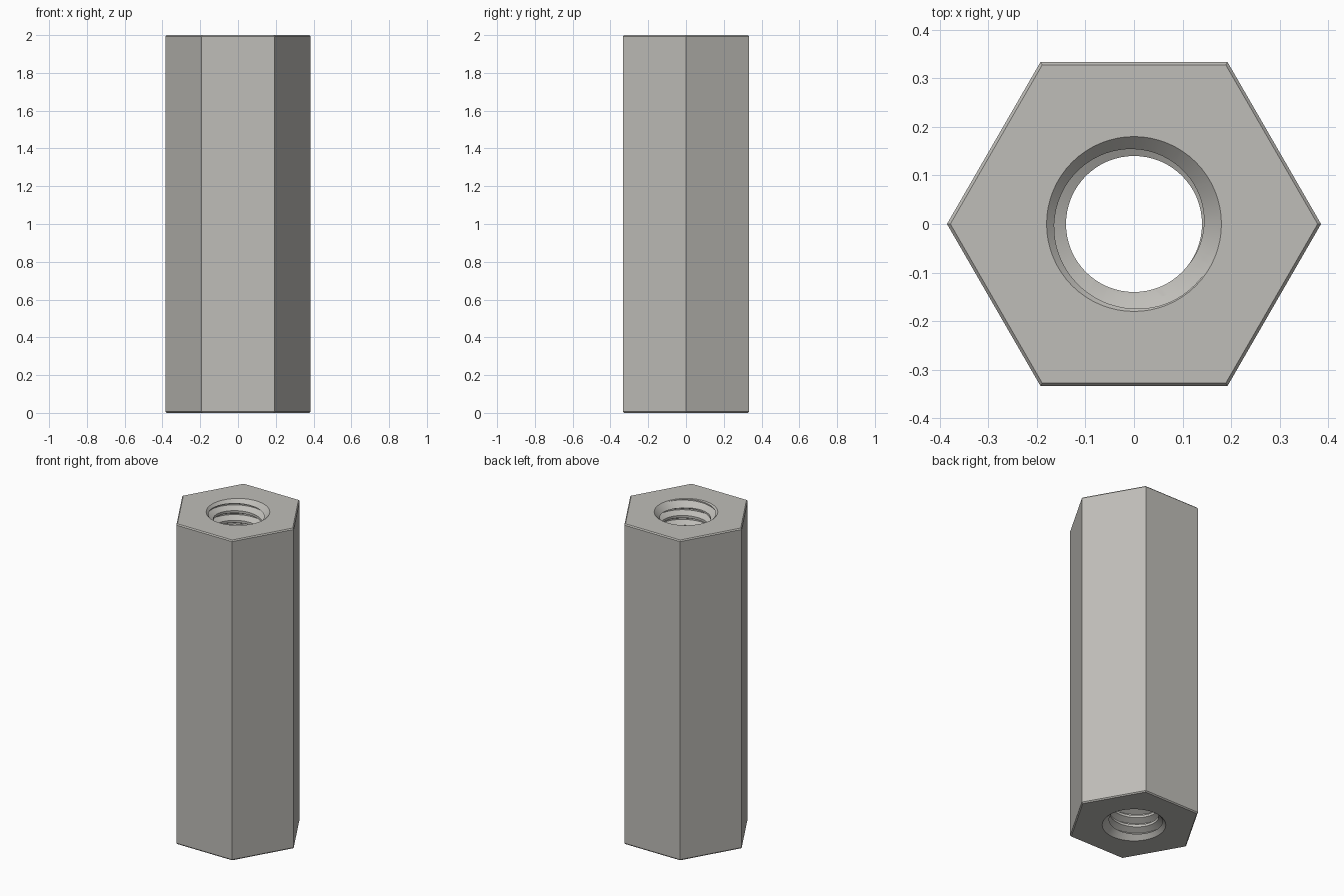
import bpy, bmesh, math

if "Cube" in bpy.data.objects:
    bpy.data.objects.remove(bpy.data.objects["Cube"], do_unlink=True)

HEIGHT, CORNER, BEVEL = 2.0, 0.385, 0.007
PITCH, MINOR, MAJOR, SEGS = 0.0605, 0.14, 0.177, 64

steel = bpy.data.materials.new("satin_steel")
steel.use_nodes = True
steel.diffuse_color = (0.52, 0.51, 0.48, 1)
steel.node_tree.nodes["Principled BSDF"].inputs["Base Color"].default_value = steel.diffuse_color


def add_object(name, bm):
    bmesh.ops.recalc_face_normals(bm, faces=bm.faces)
    mesh = bpy.data.meshes.new(name)
    bm.to_mesh(mesh)
    bm.free()
    mesh.materials.append(steel)
    obj = bpy.data.objects.new(name, mesh)
    bpy.context.collection.objects.link(obj)
    return obj


def lathe(name, profile, segs):
    """Closed solid of revolution from (radius, z) points."""
    bm = bmesh.new()
    rings = [[bm.verts.new((r * math.cos(math.tau * i / segs), r * math.sin(math.tau * i / segs), z))
              for i in range(segs)] for r, z in profile]
    for low, high in zip(rings, rings[1:]):
        for i in range(segs):
            j = (i + 1) % segs
            bm.faces.new((low[i], low[j], high[j], high[i]))
    bm.faces.new(rings[0])
    bm.faces.new(rings[-1])
    return add_object(name, bm)


def threaded_rod(name):
    """Right-hand helical rod, longer than the body, used to cut the bore."""
    bm = bmesh.new()
    profile = [(MINOR, 0), (MINOR, 0.25), (MAJOR, 0.56), (MAJOR, 0.69)]
    start = -2.5 * PITCH
    turns = math.ceil((HEIGHT + 5 * PITCH) / PITCH)
    steps = []
    for t in range(SEGS * turns + 1):
        a = math.tau * t / SEGS
        steps.append([bm.verts.new((r * math.cos(a), r * math.sin(a),
                                    start + PITCH * (t / SEGS + f))) for r, f in profile])
    for t in range(SEGS * turns):
        rows, following = list(steps[t]), list(steps[t + 1])
        if t + SEGS + 1 < len(steps):
            rows.append(steps[t + SEGS][0])
            following.append(steps[t + SEGS + 1][0])
        for i in range(len(rows) - 1):
            bm.faces.new((rows[i], following[i], following[i + 1], rows[i + 1]))
    # Close both ends with cones outside the body
    rim = [e for e in bm.edges if e.is_boundary]
    tips = [bm.verts.new((0, 0, -0.5)), bm.verts.new((0, 0, HEIGHT + 0.5))]
    for e in rim:
        bm.faces.new((e.verts[0], e.verts[1], tips[e.verts[0].co.z > HEIGHT / 2]))
    return add_object(name, bm)


# Hexagonal body with slightly bevelled ends
body = lathe("hex_standoff", [(CORNER - BEVEL, 0), (CORNER, BEVEL),
                              (CORNER, HEIGHT - BEVEL), (CORNER - BEVEL, HEIGHT)], 6)

# Threaded bore and a countersink at each end
cutters = [threaded_rod("thread_cutter"),
           lathe("top_countersink_cutter", [(0.10, HEIGHT - 0.08), (0.23, HEIGHT + 0.05)], SEGS),
           lathe("bottom_countersink_cutter", [(0.23, -0.05), (0.10, 0.08)], SEGS)]
for cutter in cutters:
    cut = body.modifiers.new(cutter.name, "BOOLEAN")
    cut.operation = "DIFFERENCE"
    cut.solver = "EXACT"
    cut.object = cutter
    cutter.hide_render = True

bpy.ops.object.select_all(action="DESELECT")
bpy.context.view_layer.objects.active = body
body.select_set(True)
for cutter in cutters:
    bpy.ops.object.modifier_apply(modifier=cutter.name)
    bpy.data.objects.remove(cutter, do_unlink=True)
bpy.ops.object.shade_smooth_by_angle(angle=math.radians(25))
